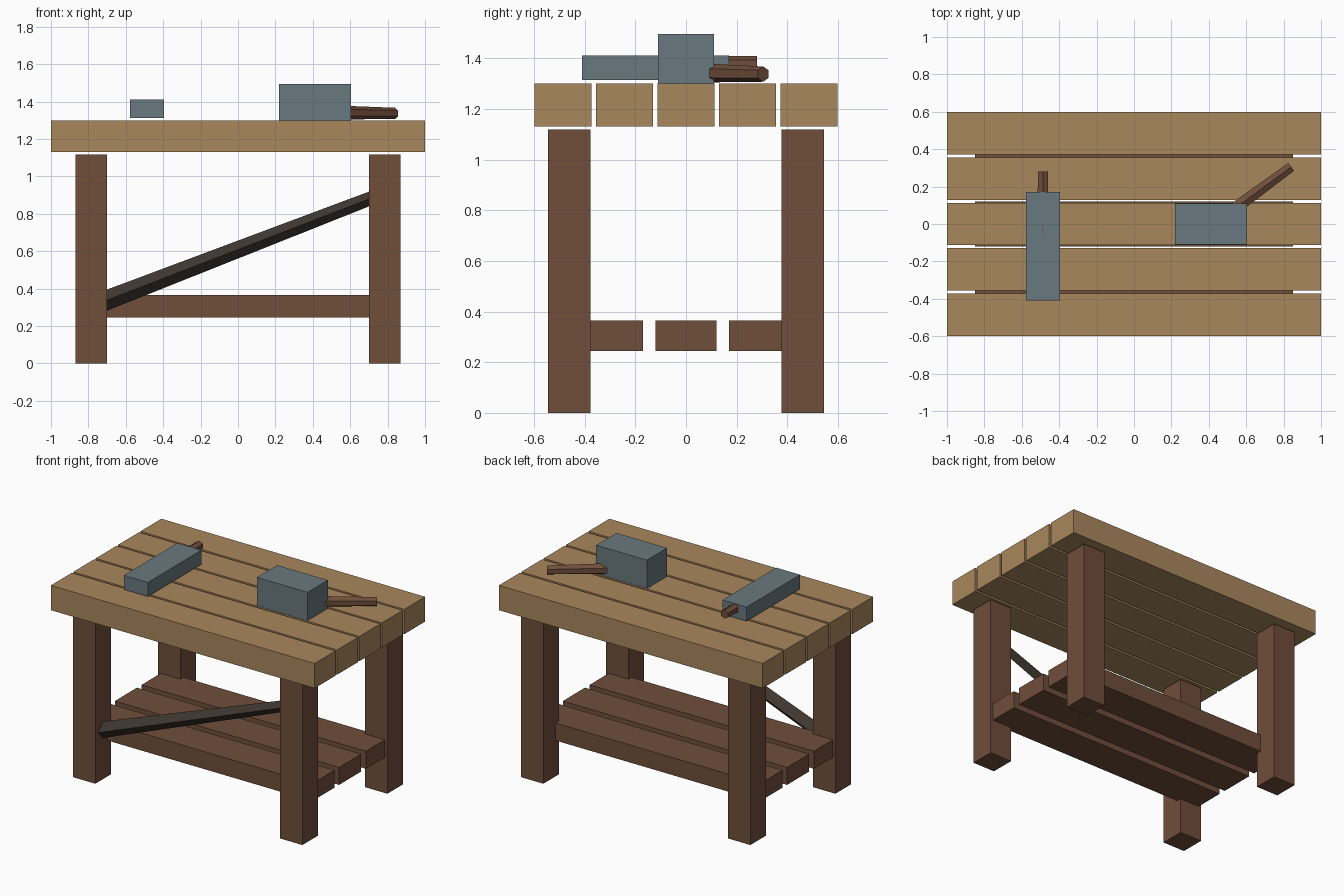
import bpy
import bmesh
from mathutils import Matrix, Vector

if "Cube" in bpy.data.objects:
    bpy.data.objects.remove(bpy.data.objects["Cube"], do_unlink=True)


def material(name, hex_code):
    """Flat material from an sRGB hex code, stored as linear values."""
    srgb = [int(hex_code[i:i + 2], 16) / 255 for i in (0, 2, 4)]
    color = [c / 12.92 if c < 0.04 else ((c + 0.055) / 1.055) ** 2.4 for c in srgb] + [1]
    mat = bpy.data.materials.new(name)
    mat.use_nodes = True
    mat.diffuse_color = color
    mat.node_tree.nodes["Principled BSDF"].inputs["Base Color"].default_value = color
    return mat


light_wood = material("light wood", "A9875D")
brown_wood = material("brown wood", "704E3B")
dark_wood = material("dark wood", "40362F")
steel = material("steel", "69797E")


def finish(name, bm, mat):
    mesh = bpy.data.meshes.new(name)
    bm.to_mesh(mesh)
    bm.free()
    mesh.materials.append(mat)
    obj = bpy.data.objects.new(name, mesh)
    bpy.context.collection.objects.link(obj)
    return obj


def box(name, x, y, z, mat):
    """Block filling the given (low, high) ranges."""
    bm = bmesh.new()
    bmesh.ops.create_cube(bm, size=1)
    size = [b - a for a, b in (x, y, z)]
    centre = [(a + b) / 2 for a, b in (x, y, z)]
    bmesh.ops.transform(bm, matrix=Matrix.Translation(centre) @ Matrix.Diagonal(size + [1]),
                        verts=bm.verts)
    return finish(name, bm, mat)


def tapered_bar(name, start, end, r_start, r_end, sides, mat):
    """Faceted bar between two points, one corner edge facing up."""
    start, end = Vector(start), Vector(end)
    axis = end - start
    bm = bmesh.new()
    bmesh.ops.create_cone(bm, cap_ends=True, segments=sides, radius1=r_start,
                          radius2=r_end, depth=axis.length)
    turn = axis.to_track_quat('Z', 'Y').to_matrix().to_4x4()
    bmesh.ops.transform(bm, matrix=Matrix.Translation((start + end) / 2) @ turn, verts=bm.verts)
    return finish(name, bm, mat)


# Table top planks
for i in range(5):
    y = (i - 2) * 0.2425
    box(f"top_plank_{i + 1}", (-1, 1), (y - 0.113, y + 0.113), (1.13, 1.3), light_wood)

# Legs
for side, sx in (("left", 1), ("right", -1)):
    for end, sy in (("front", -1), ("back", 1)):
        x, y = sx * 0.785, sy * 0.46
        box(f"{end}_{side}_leg", (x - 0.084, x + 0.084), (y - 0.084, y + 0.084),
            (0, 1.118), brown_wood)

# Lower shelf planks
for i in range(3):
    y = (i - 1) * 0.29
    box(f"shelf_plank_{i + 1}", (-0.85, 0.85), (y - 0.12, y + 0.12), (0.245, 0.365), brown_wood)

# Diagonal brace between the front legs
tapered_bar("front_brace", (-0.78, -0.46, 0.308), (0.78, -0.46, 0.91), 0.0535, 0.036, 4, dark_wood)

# Large mallet lying on the table
box("large_mallet_head", (0.22, 0.604), (-0.11, 0.11), (1.3, 1.495), steel)
tapered_bar("large_mallet_handle", (0.5, 0.055, 1.342), (0.84, 0.305, 1.337),
            0.038, 0.03, 6, brown_wood)

# Long hammer lying on the table
box("long_hammer_head", (-0.578, -0.396), (-0.41, 0.17), (1.313, 1.41), steel)
tapered_bar("long_hammer_handle", (-0.487, -0.06, 1.374), (-0.487, 0.28, 1.378),
            0.037, 0.03, 6, brown_wood)
